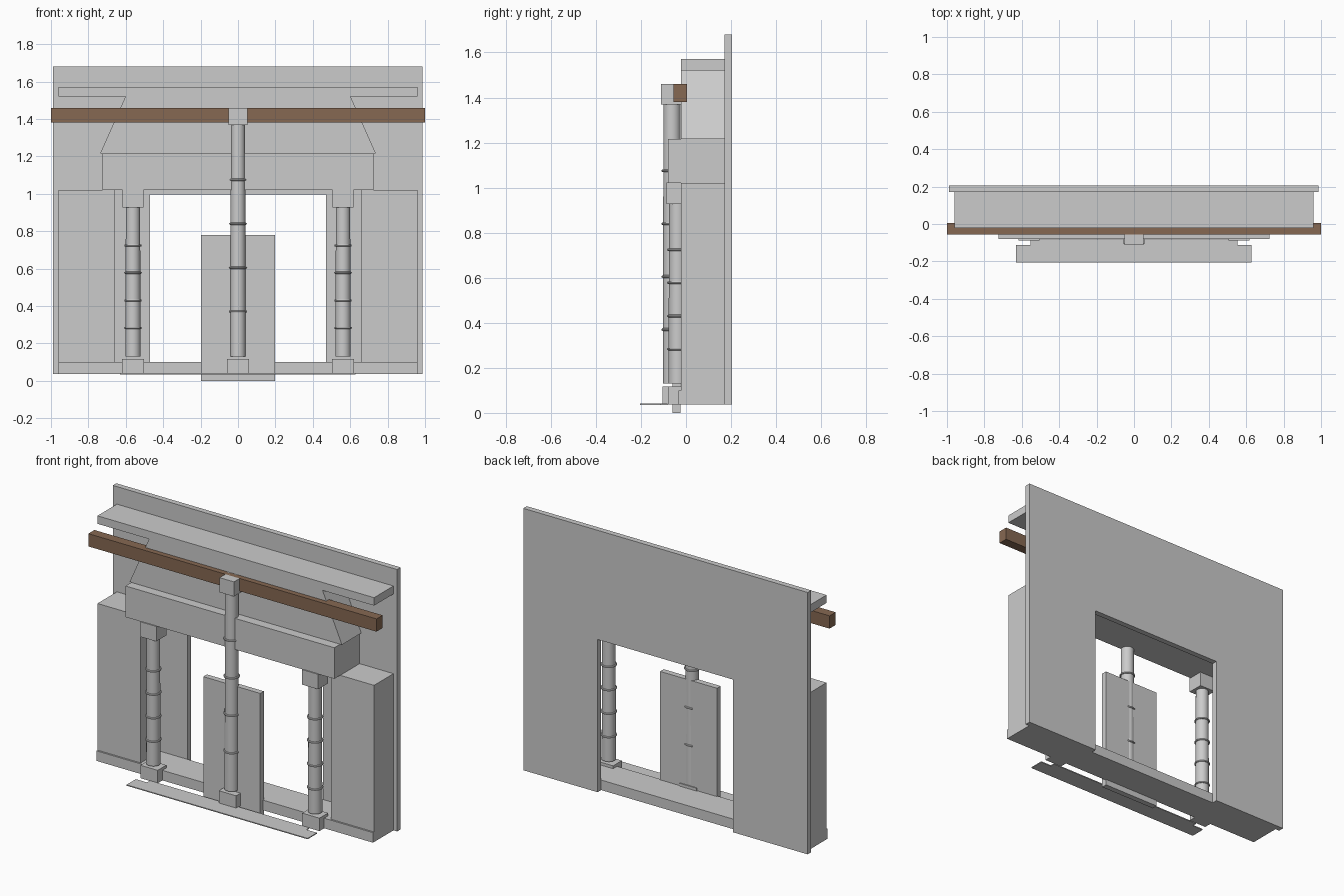
import bpy, bmesh, math

if "Cube" in bpy.data.objects:
    bpy.data.objects.remove(bpy.data.objects["Cube"])


def mesh_object(name, bm):
    bmesh.ops.recalc_face_normals(bm, faces=bm.faces)
    me = bpy.data.meshes.new(name)
    bm.to_mesh(me)
    bm.free()
    ob = bpy.data.objects.new(name, me)
    bpy.context.collection.objects.link(ob)
    return ob


def prism(name, points, to3d, depth):
    """Extrude a 2D outline along the vector depth."""
    bm = bmesh.new()
    face = bm.faces.new([bm.verts.new(to3d(*p)) for p in points])
    ext = bmesh.ops.extrude_face_region(bm, geom=[face])
    moved = [v for v in ext["geom"] if isinstance(v, bmesh.types.BMVert)]
    bmesh.ops.translate(bm, verts=moved, vec=depth)
    return mesh_object(name, bm)


def front_prism(name, points, y0, y1):
    return prism(name, points, lambda x, z: (x, y0, z), (0, y1 - y0, 0))


def box(name, x0, x1, y0, y1, z0, z1):
    return front_prism(name, [(x0, z0), (x1, z0), (x1, z1), (x0, z1)], y0, y1)


def smooth(ob):
    bpy.ops.object.select_all(action='DESELECT')
    ob.select_set(True)
    bpy.context.view_layer.objects.active = ob
    bpy.ops.object.shade_smooth_by_angle(angle=math.radians(40))


def column(name, x, y, top, cap_top, rings, cap_half):
    # tapered shaft
    z0 = 0.13
    bpy.ops.mesh.primitive_cone_add(vertices=32, radius1=0.041, radius2=0.038,
                                    depth=top - z0, location=(x, y, (top + z0) / 2))
    shaft = bpy.context.object
    shaft.name = name + "_shaft"
    smooth(shaft)
    # ring bands
    for i, z in enumerate(rings):
        bpy.ops.mesh.primitive_torus_add(major_segments=32, minor_segments=8,
                                         major_radius=0.041, minor_radius=0.006,
                                         location=(x, y, z))
        ring = bpy.context.object
        ring.name = f"{name}_ring_{i + 1}"
        smooth(ring)
    # base block and capital block
    box(name + "_base", x - 0.06, x + 0.06, y - 0.043, y + 0.043, 0.037, 0.118)
    box(name + "_capital", x - cap_half, x + cap_half, y - 0.05, y + 0.05, top - 0.002, cap_top)


# back wall with an opening reaching the floor
front_prism("back_wall", [(-0.988, 0.037), (-0.47, 0.037), (-0.47, 0.995), (0.47, 0.995),
                          (0.47, 0.037), (0.986, 0.037), (0.986, 1.68), (-0.988, 1.68)],
            0.17, 0.205)

# plinth and side piers
box("plinth", -0.96, 0.96, -0.033, 0.17, 0.037, 0.1)
for side, s in (("left", -1), ("right", 1)):
    box(side + "_pier", min(s * 0.96, s * 0.66), max(s * 0.96, s * 0.66),
        -0.022, 0.17, 0.1, 1.02)

# hood: straight band, tapered upper part, shelf
box("hood_band", -0.725, 0.725, -0.08, 0.17, 1.02, 1.215)
front_prism("hood_taper", [(-0.737, 1.215), (0.737, 1.215), (0.602, 1.52), (-0.602, 1.52)],
            -0.022, 0.17)
box("shelf", -0.96, 0.96, -0.022, 0.17, 1.52, 1.57)

# wooden beam
beam = box("beam", -1, 1, -0.055, 0.005, 1.38, 1.46)
wood = bpy.data.materials.new("wood")
wood.diffuse_color = (0.24, 0.14, 0.085, 1)
wood.use_nodes = True
wood.node_tree.nodes["Principled BSDF"].inputs["Base Color"].default_value = wood.diffuse_color
beam.data.materials.append(wood)

# columns
for side, s in (("left", -1), ("right", 1)):
    column(side + "_column", s * 0.5615, -0.037, 0.93, 1.022,
           [0.283, 0.43, 0.578, 0.724], 0.055)
column("centre_column", 0, -0.062, 1.37, 1.46, [0.37, 0.605, 0.84, 1.075], 0.05)

# door panel behind the centre column
box("door_panel", -0.198, 0.197, -0.061, -0.025, 0, 0.78)

# thin hearth plate with notched rear corners
prism("hearth_plate", [(-0.63, -0.205), (0.627, -0.205), (0.627, -0.113), (0.553, -0.113),
                       (0.553, -0.083), (-0.553, -0.083), (-0.553, -0.113), (-0.63, -0.113)],
      lambda x, y: (x, y, 0.035), (0, 0, 0.006))
